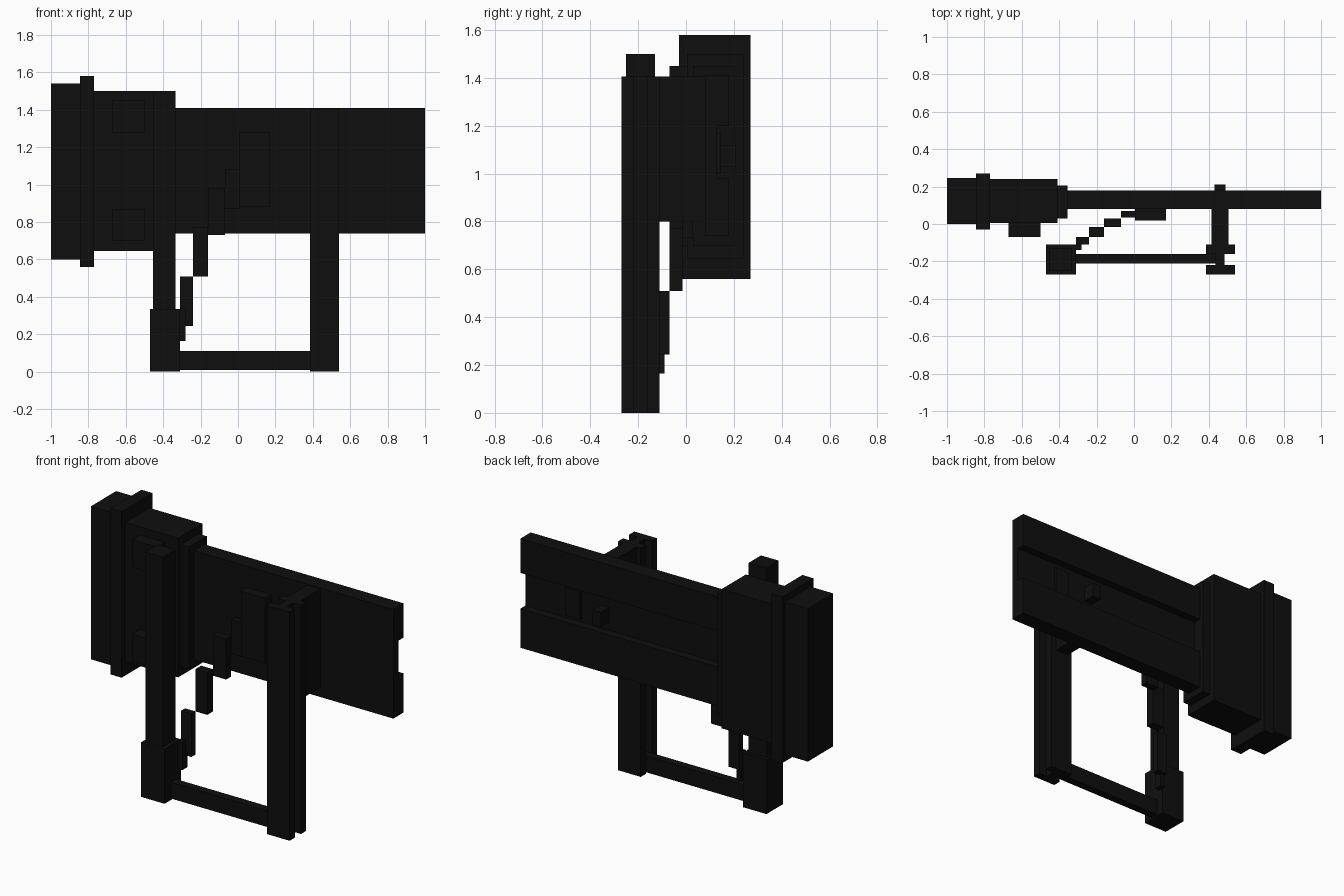
import bpy
import bmesh
from mathutils import Vector

cube = bpy.data.objects.get("Cube")
if cube:
    bpy.data.objects.remove(cube, do_unlink=True)

black = bpy.data.materials.new("matte_black")
black.use_nodes = True
colour = (0.0045, 0.0045, 0.0045, 1)
black.diffuse_color = colour
black.node_tree.nodes["Principled BSDF"].inputs["Base Color"].default_value = colour


def box(name, x, y, z):
    """Flat-faced block spanning the given x, y and z ranges."""
    low, high = (Vector(corner) for corner in zip(x, y, z))
    bm = bmesh.new()
    bmesh.ops.create_cube(bm, size=1)
    bmesh.ops.scale(bm, vec=high - low, verts=bm.verts)
    bmesh.ops.translate(bm, vec=(low + high) / 2, verts=bm.verts)
    mesh = bpy.data.meshes.new(name)
    bm.to_mesh(mesh)
    bm.free()
    mesh.materials.append(black)
    obj = bpy.data.objects.new(name, mesh)
    bpy.context.collection.objects.link(obj)
    return obj


# Long plate with a channel between two rear rails
box("long_plate", (-0.45, 1), (0.08, 0.13), (0.74, 1.41))
box("upper_rail", (-0.45, 1), (0.13, 0.18), (1.2, 1.41))
box("lower_rail", (-0.45, 1), (0.13, 0.18), (0.74, 0.98))
box("channel_pad", (0.62, 0.72), (0.13, 0.145), (1.0, 1.17))
box("channel_stub", (0.43, 0.49), (0.13, 0.21), (1.03, 1.12))

# Heavy end block, stepped at both ends
box("end_cap", (-1, -0.84), (0, 0.245), (0.6, 1.54))
box("collar", (-0.845, -0.77), (-0.03, 0.27), (0.56, 1.58))
box("end_block", (-0.775, -0.41), (0.005, 0.24), (0.645, 1.5))
box("block_step", (-0.42, -0.355), (0.03, 0.205), (0.7, 1.45))
for name, z in (("upper", (1.28, 1.45)), ("lower", (0.7, 0.87))):
    box(name + "_block_pad", (-0.67, -0.5), (-0.07, 0.01), z)

# Column with a square foot
box("front_column", (-0.455, -0.335), (-0.25, -0.13), (0.3, 1.5))
box("column_foot", (-0.47, -0.31), (-0.27, -0.11), (0, 0.335))

# I-section column joined to the plate by a web
box("beam_front_flange", (0.385, 0.54), (-0.27, -0.22), (0, 1.405))
box("beam_web", (0.435, 0.485), (-0.225, -0.15), (0, 1.405))
box("beam_rear_flange", (0.385, 0.54), (-0.16, -0.11), (0, 1.405))
box("beam_bracket", (0.415, 0.505), (-0.115, 0.085), (0.8, 1.405))

# Low bar between the columns
box("bottom_bar", (-0.32, 0.44), (-0.21, -0.16), (0.01, 0.11))

# Stepped arm running from the plate down to the column foot
box("arm_mount", (0.005, 0.17), (0.02, 0.085), (0.88, 1.28))
steps = [
    ((-0.07, 0.01), (0.035, 0.07), (0.87, 1.08)),
    ((-0.16, -0.07), (-0.015, 0.03), (0.73, 0.98)),
    ((-0.24, -0.16), (-0.07, -0.015), (0.51, 0.77)),
    ((-0.31, -0.24), (-0.11, -0.07), (0.245, 0.51)),
    ((-0.31, -0.28), (-0.14, -0.09), (0.165, 0.34)),
]
for number, spans in enumerate(steps, 1):
    box(f"arm_step_{number}", *spans)
